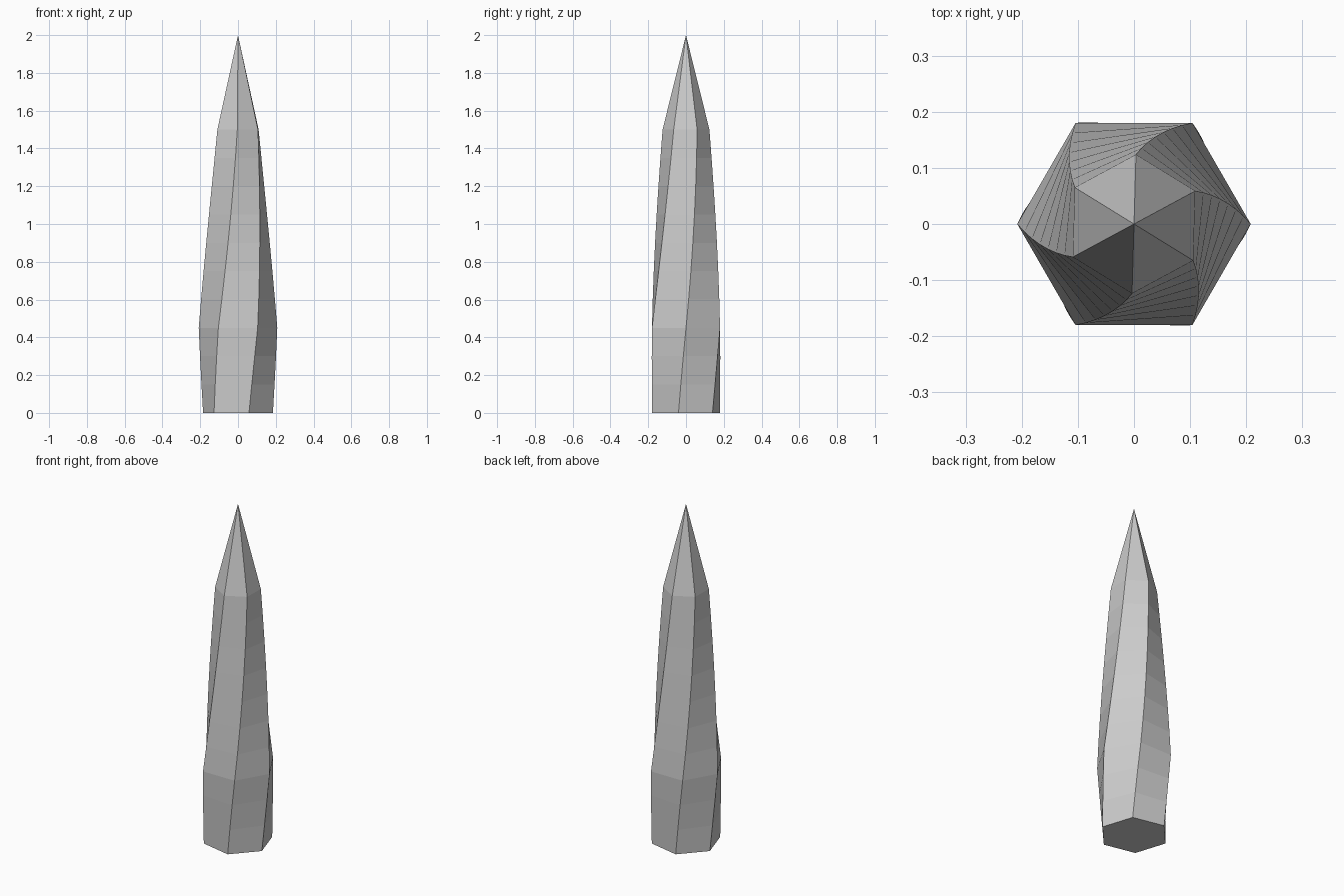
import bpy, bmesh
from math import radians, cos, sin

if "Cube" in bpy.data.objects:
    bpy.data.objects.remove(bpy.data.objects["Cube"])

SIDES, STEP, TIP = 6, 0.15, 2.0
TWIST, START = 27.0, -12.15      # degrees per unit height, base angle


def radius(z):
    # widens to the belly at z = 0.45, then tapers to the shoulder at z = 1.5
    if z <= 0.45:
        return 0.189 + (0.208 - 0.189) * z / 0.45
    return 0.208 + (0.124 - 0.208) * (z - 0.45) / 1.05


bm = bmesh.new()

# twisted hexagonal rings up the shaft
rings = []
for i in range(11):
    z = i * STEP
    r = radius(z)
    angles = [radians(START + TWIST * z + 360 / SIDES * k) for k in range(SIDES)]
    rings.append([bm.verts.new((r * cos(a), r * sin(a), z)) for a in angles])

# side faces
for low, high in zip(rings, rings[1:]):
    for k in range(SIDES):
        n = (k + 1) % SIDES
        bm.faces.new((low[k], low[n], high[n], high[k]))

# flat base and pointed tip
bm.faces.new(rings[0][::-1])
apex = bm.verts.new((0, 0, TIP))
for k in range(SIDES):
    bm.faces.new((rings[-1][k], rings[-1][(k + 1) % SIDES], apex))

bmesh.ops.recalc_face_normals(bm, faces=bm.faces)
mesh = bpy.data.meshes.new("crystal_spike")
bm.to_mesh(mesh)
bm.free()
bpy.context.collection.objects.link(bpy.data.objects.new("crystal_spike", mesh))
